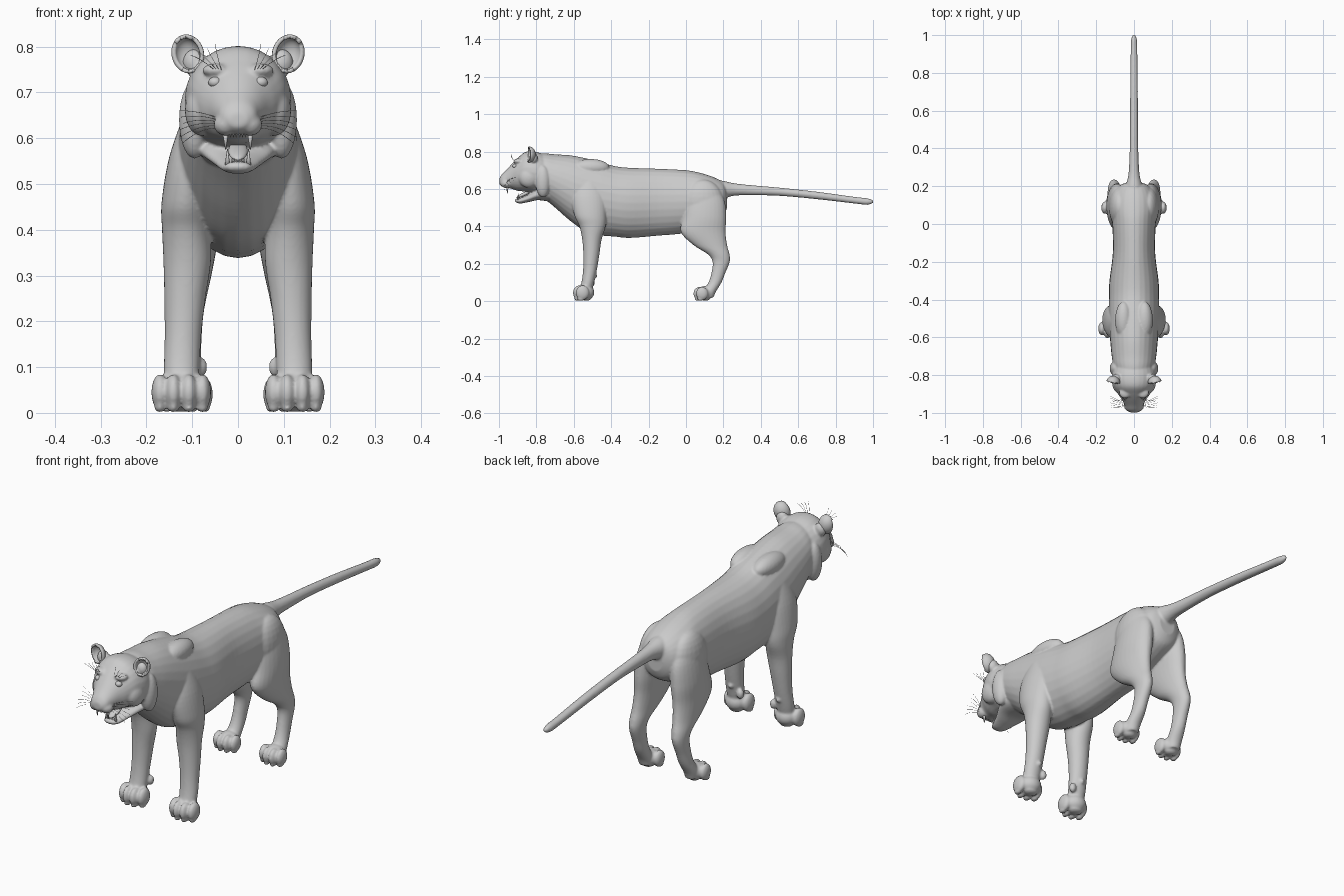
import bpy
import bmesh
from math import cos, sin, pi, radians
from mathutils import Vector, Matrix, Euler

default_cube = bpy.data.objects.get("Cube")
if default_cube:
    bpy.data.objects.remove(default_cube, do_unlink=True)

coat = bpy.data.materials.new("grey_coat")
coat.use_nodes = True
coat.diffuse_color = (0.6, 0.6, 0.6, 1)
for node in coat.node_tree.nodes:
    if node.type == "BSDF_PRINCIPLED":
        node.inputs["Base Color"].default_value = coat.diffuse_color
        node.inputs["Roughness"].default_value = 0.7

SIDES = (1, -1)


def smooth_rows(rows, steps=5):
    """Catmull-Rom interpolation through the given section rows."""
    rows = [Vector(row) for row in rows]
    padded = [rows[0]] + rows + [rows[-1]]
    result = []
    for p, q, r, s in zip(padded, padded[1:], padded[2:], padded[3:]):
        for step in range(steps):
            t = step / steps
            result.append(q + (r - p) * (t / 2)
                          + (p * 2 - q * 5 + r * 4 - s) * (t * t / 2)
                          + (q * 3 - p - r * 3 + s) * (t ** 3 / 2))
    result.append(rows[-1])
    return result


def loft(bm, sections, count=28):
    """Skin closed elliptical sections given as centre and two half axes."""
    rings = []
    for centre, axis_a, axis_b in sections:
        ring = []
        for i in range(count):
            angle = 2 * pi * i / count
            ring.append(bm.verts.new(centre + axis_a * cos(angle) + axis_b * sin(angle)))
        rings.append(ring)
    for ring, following in zip(rings, rings[1:]):
        for i in range(count):
            j = (i + 1) % count
            bm.faces.new((ring[i], ring[j], following[j], following[i]))
    bm.faces.new(rings[0])
    bm.faces.new(rings[-1])


def lengthwise(bm, rows):
    """Rows hold y, top, bottom, half width."""
    loft(bm, [(Vector((0, y, (top + bottom) / 2)), Vector((width, 0, 0)),
               Vector((0, 0, (top - bottom) / 2)))
              for y, top, bottom, width in smooth_rows(rows)])


def upright(bm, rows, side):
    """Rows hold z, x, y, half width, half depth."""
    loft(bm, [(Vector((side * x, y, z)), Vector((width, 0, 0)), Vector((0, depth, 0)))
              for z, x, y, width, depth in smooth_rows(rows)])


def blob(bm, centre, radii, turn=(0, 0, 0)):
    matrix = (Matrix.Translation(centre) @ Euler(turn).to_matrix().to_4x4()
              @ Matrix.Diagonal((*radii, 1)))
    bmesh.ops.create_uvsphere(bm, u_segments=24, v_segments=14, radius=1, matrix=matrix)


def pair(bm, centre, radii):
    x, y, z = centre
    for side in SIDES:
        blob(bm, (side * x, y, z), radii)


def finish(name, bm):
    bmesh.ops.recalc_face_normals(bm, faces=bm.faces)
    mesh = bpy.data.meshes.new(name)
    bm.to_mesh(mesh)
    bm.free()
    for face in mesh.polygons:
        face.use_smooth = True
    mesh.materials.append(coat)
    obj = bpy.data.objects.new(name, mesh)
    bpy.context.collection.objects.link(obj)
    return obj


def paw(bm, x, y, size):
    # Instep, four toes, toe pads and heel pad, on both sides
    pair(bm, (x, y, .045 * size), (.046 * size, .046 * size, .04 * size))
    pair(bm, (x, y + .005, .016), (.03 * size, .026 * size, .014))
    for offset, forward in ((-.044, .015), (-.016, .03), (.016, .03), (.044, .015)):
        toe_x, toe_y = x + offset * size, y - forward * size
        pair(bm, (toe_x, toe_y, .043 * size), (.018 * size, .034 * size, .038 * size))
        pair(bm, (toe_x, toe_y - .008, .012), (.012 * size, .018 * size, .011))


body = bmesh.new()

# Torso and neck
lengthwise(body, [
    (-.82, .78, .6, .07), (-.76, .79, .55, .105), (-.7, .785, .5, .118),
    (-.62, .78, .43, .126), (-.54, .765, .375, .132), (-.46, .745, .352, .134),
    (-.38, .722, .345, .133), (-.3, .713, .338, .13), (-.15, .708, .35, .112),
    (0, .7, .365, .115), (.08, .685, .4, .12), (.15, .662, .43, .11),
    (.2, .635, .46, .08), (.22, .6, .5, .04)])

# Tail
lengthwise(body, [
    (.14, .65, .55, .05), (.2, .643, .55, .044), (.26, .63, .564, .03),
    (.35, .62, .566, .024), (.5, .607, .563, .021), (.7, .585, .545, .02),
    (.9, .558, .522, .018), (.97, .55, .515, .016), (1, .54, .525, .008)])

# Skull, tapering to the muzzle
lengthwise(body, [
    (-.7, .76, .6, .07), (-.76, .785, .575, .105), (-.81, .8, .575, .116),
    (-.86, .797, .585, .106), (-.9, .765, .59, .085), (-.93, .735, .6, .064),
    (-.96, .702, .607, .048), (-.985, .677, .613, .038), (-.998, .655, .625, .02)])

# Open lower jaw
lengthwise(body, [
    (-.72, .62, .53, .085), (-.79, .6, .54, .08), (-.84, .572, .53, .056),
    (-.885, .552, .522, .038), (-.908, .548, .527, .027), (-.915, .542, .532, .015)])

# Facial forms: muzzle, nose, brows, cheekbones, ruff and ear bases
pair(body, (.026, -.962, .63), (.027, .03, .025))
blob(body, (0, -.984, .652), (.024, .014, .013))
pair(body, (.048, -.895, .748), (.03, .028, .015))
pair(body, (.08, -.84, .66), (.036, .055, .055))
pair(body, (.095, -.765, .64), (.034, .04, .085))
pair(body, (.095, -.815, .765), (.026, .022, .03))

# Shoulder blades and haunches
pair(body, (.055, -.51, .715), (.045, .1, .045))
pair(body, (.075, .09, .53), (.058, .11, .12))

# Legs
for side in SIDES:
    upright(body, [
        (.66, .085, -.52, .03, .05), (.56, .1, -.52, .05, .09),
        (.46, .114, -.512, .053, .085), (.4, .113, -.5, .053, .07),
        (.33, .111, -.503, .052, .052), (.25, .116, -.506, .045, .043),
        (.17, .12, -.513, .04, .037), (.1, .123, -.525, .039, .034),
        (.05, .124, -.54, .036, .036), (.02, .124, -.545, .03, .03)], side)
    upright(body, [
        (.62, .07, .1, .04, .06), (.54, .082, .105, .05, .1),
        (.45, .09, .1, .055, .115), (.37, .095, .092, .05, .12),
        (.3, .1, .13, .042, .09), (.25, .104, .175, .035, .058),
        (.21, .106, .188, .03, .046), (.15, .108, .173, .028, .037),
        (.1, .11, .155, .029, .035), (.05, .114, .125, .032, .035),
        (.02, .114, .12, .028, .028)], side)

# Paws and dewclaws
paw(body, .124, -.538, 1.05)
paw(body, .114, .1, .95)
pair(body, (.082, -.502, .1), (.015, .015, .022))
pair(body, (.118, -.486, .135), (.012, .012, .012))

# Fuse all the overlapping forms into one smooth skin
skin = finish("body", body)
fuse = skin.modifiers.new("fuse", "REMESH")
fuse.mode = "VOXEL"
fuse.voxel_size = .005
fuse.use_smooth_shade = True
soften = skin.modifiers.new("soften", "SMOOTH")
soften.factor = .5
soften.iterations = 5

for side, label in zip(SIDES, ("left", "right")):
    # Cupped ear, open to the front
    ear = bmesh.new()
    blob(ear, (0, 0, 0), (.036, .034, .043))
    bmesh.ops.delete(ear, geom=[v for v in ear.verts if v.co.y < -.006], context="VERTS")
    shell = finish(label + "_ear", ear)
    shell.location = (side * .11, -.838, .784)
    shell.rotation_euler = (0, side * radians(15), side * radians(12))
    rim = shell.modifiers.new("rim", "SOLIDIFY")
    rim.thickness = .009
    rim.offset = -1

    # Eyeball
    eye = bmesh.new()
    blob(eye, (side * .05, -.914, .722), (.015, .014, .012))
    finish(label + "_eye", eye)

# Tongue
tongue = bmesh.new()
blob(tongue, (0, -.865, .572), (.021, .045, .01), (radians(25), 0, 0))
finish("tongue", tongue)

# Canines and incisors; a positive length points upward
teeth = bmesh.new()


def tooth(x, y, z, length, width):
    matrix = Matrix.Translation((x, y, z + length / 2))
    if length < 0:
        matrix = matrix @ Matrix.Rotation(pi, 4, "X")
    bmesh.ops.create_cone(teeth, cap_ends=True, segments=12, radius1=width,
                          radius2=width / 6, depth=abs(length), matrix=matrix)


for side in SIDES:
    tooth(side * .027, -.955, .615, -.04, .007)
    tooth(side * .023, -.897, .54, .036, .006)
    for i in range(3):
        tooth(side * (.004 + .006 * i), -.968, .615, -.014, .003)
        tooth(side * (.003 + .005 * i), -.903, .54, .016, .003)
finish("teeth", teeth)


def whisker_set(name, strands):
    curve = bpy.data.curves.new(name, "CURVE")
    curve.dimensions = "3D"
    curve.bevel_depth = .0006
    curve.bevel_resolution = 0
    curve.resolution_u = 6
    for start, bend, tip in strands:
        for side in SIDES:
            spline = curve.splines.new("NURBS")
            spline.points.add(2)
            spline.order_u = 3
            spline.use_endpoint_u = True
            for point, (x, y, z) in zip(spline.points, (start, bend, tip)):
                point.co = (side * x, y, z, 1)
    curve.materials.append(coat)
    obj = bpy.data.objects.new(name, curve)
    bpy.context.collection.objects.link(obj)


# Muzzle whiskers and brow hairs, fanned out by index
whisker_set("muzzle_whiskers", [
    ((.04, -.96, .622 + .004 * i), (.08, -.98 + .01 * i, .625 + .007 * i),
     (.12 + .004 * (i % 3), -.97 + .012 * i, .59 + .014 * i)) for i in range(6)])
whisker_set("brow_whiskers", [
    ((.035 + .004 * i, -.915, .745), (.045 + .012 * i, -.94, .775),
     (.05 + .018 * i, -.935, .805 - .008 * i)) for i in range(4)])
